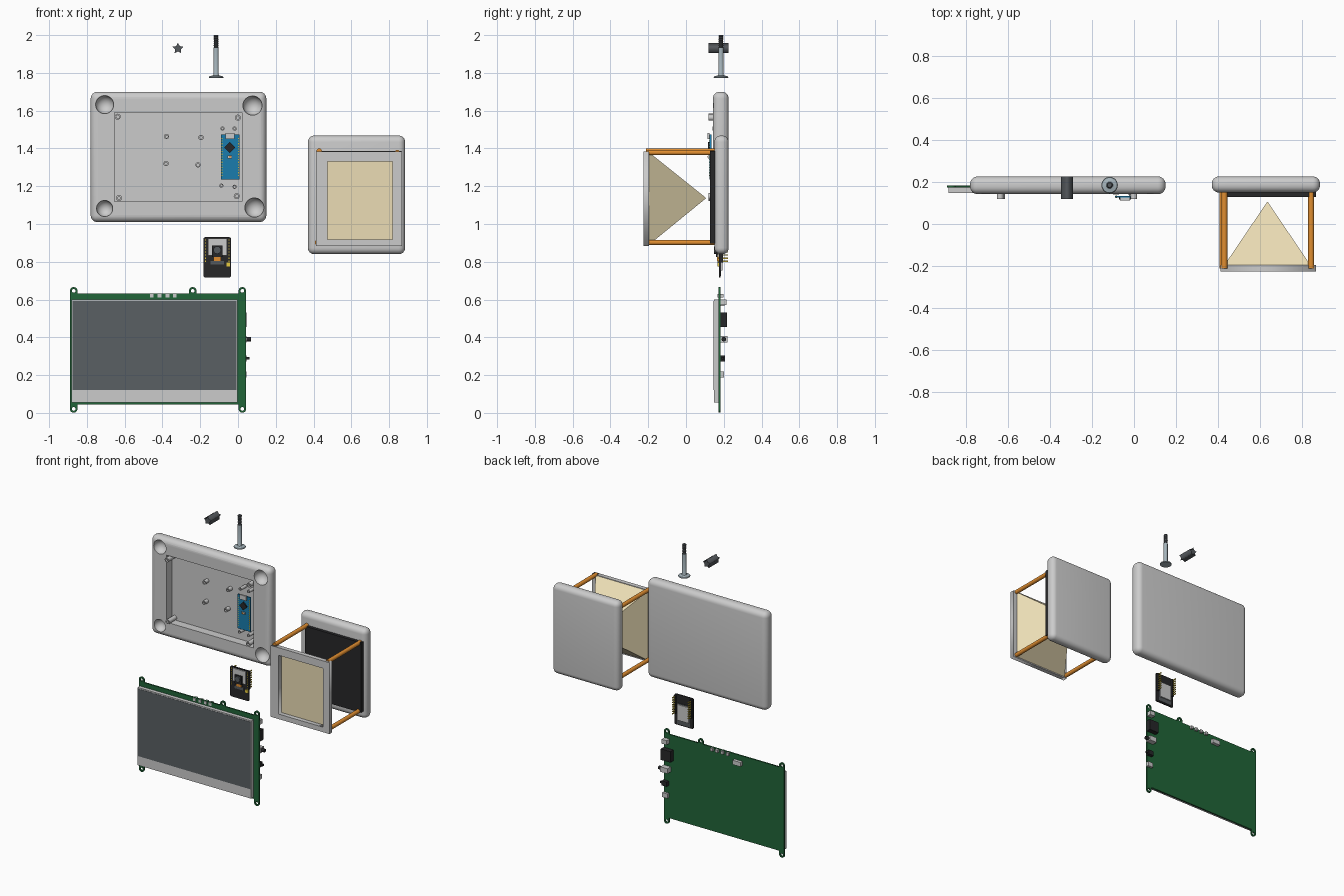
import bpy, bmesh, math
from mathutils import Matrix

if "Cube" in bpy.data.objects:
    bpy.data.objects.remove(bpy.data.objects["Cube"])

def mat(name, r, g, b):
    m = bpy.data.materials.new(name)
    m.diffuse_color = (r, g, b, 1)
    m.use_nodes = True
    m.node_tree.nodes["Principled BSDF"].inputs["Base Color"].default_value = m.diffuse_color
    return m

ORANGE = mat("orange", .75, .27, .03)
TAN = mat("tan", .83, .72, .46)
GREEN = mat("board_green", .015, .13, .04)
BLUE = mat("board_blue", .01, .2, .42)
BLACK = mat("black", .02, .02, .022)
SCREEN = mat("screen", .1, .115, .125)
SILVER = mat("silver", .55, .57, .58)
STEEL = mat("steel", .38, .46, .5)
DARK = mat("dark_steel", .09, .1, .11)
YELLOW = mat("yellow", .8, .6, .05)

def finish(name, bm, m=None, smooth=True):
    bmesh.ops.recalc_face_normals(bm, faces=bm.faces)
    me = bpy.data.meshes.new(name)
    bm.to_mesh(me)
    bm.free()
    ob = bpy.data.objects.new(name, me)
    bpy.context.collection.objects.link(ob)
    if m:
        me.materials.append(m)
    activate(ob)
    if smooth:
        bpy.ops.object.shade_smooth_by_angle(angle=math.radians(35))
    return ob

def activate(ob):
    bpy.ops.object.select_all(action='DESELECT')
    ob.select_set(True)
    bpy.context.view_layer.objects.active = ob

def box(name, x0, x1, y0, y1, z0, z1, m=None, bevel=0, seg=6):
    bm = bmesh.new()
    bmesh.ops.create_cube(bm, size=1, matrix=Matrix.Translation(((x0+x1)/2, (y0+y1)/2, (z0+z1)/2))
                          @ Matrix.Diagonal((x1-x0, y1-y0, z1-z0, 1)))
    if bevel:
        bmesh.ops.bevel(bm, geom=bm.edges[:], offset=bevel, segments=seg, profile=.5, affect='EDGES')
    return finish(name, bm, m, bevel > 0)

def rod(name, x, z, r, y0, y1, m=None, seg=24):
    bm = bmesh.new()
    bmesh.ops.create_cone(bm, cap_ends=True, segments=seg, radius1=r, radius2=r, depth=y1-y0,
                          matrix=Matrix.Translation((x, (y0+y1)/2, z)) @ Matrix.Rotation(math.pi/2, 4, 'X'))
    return finish(name, bm, m)

def arc(x, z, r, a0=0, a1=360, n=16):
    n_pts = n if a1 - a0 >= 360 else n + 1
    return [(x + r*math.cos(math.radians(a0 + (a1-a0)*i/n)),
             z + r*math.sin(math.radians(a0 + (a1-a0)*i/n))) for i in range(n_pts)]

def rect(x0, x1, z0, z1):
    return [(x0, z0), (x1, z0), (x1, z1), (x0, z1)]

def plate(name, loops, y0, y1, m=None):
    """Extrude x-z outlines along y; inner loops become holes."""
    cu = bpy.data.curves.new(name, 'CURVE')
    cu.dimensions, cu.fill_mode, cu.extrude = '2D', 'BOTH', (y1-y0)/2
    for pts in loops:
        s = cu.splines.new('POLY')
        s.points.add(len(pts)-1)
        for p, (x, z) in zip(s.points, pts):
            p.co = (x, z, 0, 1)
        s.use_cyclic_u = True
    ob = bpy.data.objects.new(name, cu)
    bpy.context.collection.objects.link(ob)
    ob.location.y = (y0+y1)/2
    ob.rotation_euler.x = math.pi/2
    if m:
        cu.materials.append(m)
    activate(ob)
    bpy.ops.object.convert(target='MESH')
    return bpy.context.object

def cut(ob, cutter):
    mod = ob.modifiers.new("cut", 'BOOLEAN')
    mod.operation, mod.solver, mod.object = 'DIFFERENCE', 'EXACT', cutter
    activate(ob)
    bpy.ops.object.modifier_apply(modifier=mod.name)
    bpy.data.objects.remove(cutter)

# Large enclosure with recess and four round dimples
tray = box("large_enclosure", -.78, .15, .142, .226, 1.01, 1.70, None, .036)
cut(tray, box("recess_cutter", -.653, .02, .1, .2, 1.12, 1.59))
for x, z, r in ((-.706, 1.632, .048), (.077, 1.627, .051), (-.706, 1.082, .043), (.087, 1.087, .051)):
    bm = bmesh.new()
    bmesh.ops.create_uvsphere(bm, u_segments=32, v_segments=16, radius=r,
                              matrix=Matrix.Translation((x, .142, z)))
    cut(tray, finish("dimple_cutter", bm))
activate(tray)
bpy.ops.object.shade_smooth_by_angle(angle=math.radians(30))

# Mounting bosses inside the recess
def boss(x, z, r, y0):
    plate("mounting_boss", [arc(x, z, r), arc(x, z, r*.5)], y0, .201)
for x, z in ((-.637, 1.568), (-.001, 1.563), (-.63, 1.137), (-.007, 1.147)):
    boss(x, z, .016, .12)
for x, z in ((-.378, 1.463), (-.196, 1.458), (-.381, 1.32), (-.212, 1.313)):
    boss(x, z, .014, .165)
for x, z in ((-.082, 1.505), (-.018, 1.505), (-.088, 1.203), (-.018, 1.197)):
    boss(x, z, .011, .14)

# Blue controller board
plate("controller_board", [rect(-.091, .008, 1.235, 1.475)], .125, .134, BLUE)
box("controller_usb", -.066, -.018, .113, .125, 1.45, 1.482, SILVER)
plate("controller_chip", [arc(-.043, 1.405, .029, n=4)], .117, .125, BLACK)
box("controller_button", -.055, -.031, .117, .125, 1.348, 1.362, SILVER)
box("controller_button_cap", -.048, -.038, .114, .118, 1.351, 1.359, ORANGE)
for x in (-.085, .002):
    for i in range(15):
        z = 1.257 + i*.014
        box("controller_pad", x-.003, x+.003, .123, .136, z-.003, z+.003, YELLOW)

# Small enclosure with dark panel, posts, frame and viewing pyramid
box("small_enclosure", .37, .885, .15, .226, .84, 1.468, None, .034)
box("dark_panel", .43, .865, .128, .16, .897, 1.387, BLACK)
for x, z in ((.43, 1.386), (.421, .902), (.843, 1.378), (.843, .902)):
    rod("spacer_post", x, z, .014, -.212, .16, ORANGE)
plate("front_frame", [rect(.412, .867, .883, 1.383), rect(.474, .817, .918, 1.33)], -.226, -.195)
bm = bmesh.new()
base = [bm.verts.new((x, -.196, z)) for x, z in rect(.43, .84, .89, 1.38)]
apex = bm.verts.new((.635, .107, 1.137))
bm.faces.new(base)
for i in range(4):
    bm.faces.new((base[i], base[(i+1) % 4], apex))
finish("viewing_pyramid", bm, TAN, False)

# Display board with mounting ears
ears = [(-.87, .021), (.023, .021), (.023, .646), (-.24, .646), (-.87, .646)]
e = [arc(x, z, .02, 180, 360) if z < .3 else arc(x, z, .02, 0, 180) for x, z in ears]
outline = (e[0] + [(-.85, .045), (.003, .045)] + e[1] + e[2] + [(.003, .632), (-.22, .632)]
           + e[3] + [(-.26, .632), (-.85, .632)] + e[4])
plate("display_board", [outline] + [arc(x, z, .01) for x, z in ears], .173, .183, GREEN)
box("display_panel", -.882, -.002, .148, .173, .055, .6, SILVER)
box("display_screen", -.877, -.007, .1465, .149, .12, .592, SCREEN)

# Connectors and buttons on the display board
for x in (-.457, -.415, -.373, -.335):
    box("side_button", x-.01, x+.01, .168, .198, .61, .63, SILVER)
for n, x0, x1, y1, z0, z1, m in (
        ("small_connector", .0, .04, .215, .57, .6, SILVER),
        ("video_port", -.03, .045, .216, .455, .532, BLACK),
        ("audio_jack", -.01, .046, .22, .373, .408, SILVER),
        ("power_switch", .005, .045, .207, .273, .305, BLACK),
        ("usb_port", .005, .045, .2, .188, .22, SILVER),
        ("ribbon_connector", -.565, -.505, .205, .565, .595, SILVER)):
    box(n, x0, x1, .182, y1, z0, z1, m)
bm = bmesh.new()
bmesh.ops.create_cone(bm, cap_ends=True, segments=20, radius1=.012, radius2=.012, depth=.03,
                      matrix=Matrix.Translation((.054, .2, .39)) @ Matrix.Rotation(math.pi/2, 4, 'Y'))
finish("audio_jack_tip", bm, BLACK)
box("switch_lever", .045, .06, .188, .2, .282, .296, BLACK)

# Camera board
plate("camera_board", [arc(-.173, .727, .01, 180, 270, 4) + arc(-.047, .727, .01, 270, 360, 4)
      + arc(-.047, .92, .01, 0, 90, 4) + arc(-.173, .92, .01, 90, 180, 4)], .174, .182, BLACK)
box("card_slot", -.158, -.058, .166, .174, .832, .922, SILVER)
box("camera_module", -.138, -.082, .158, .167, .825, .885, BLACK)
rod("camera_lens", -.11, .862, .02, .148, .158, DARK)
box("camera_ribbon", -.13, -.09, .164, .174, .805, .828, ORANGE)
box("ribbon_clip", -.145, -.075, .167, .174, .785, .805, DARK)
box("flash_light", -.062, -.042, .168, .174, .776, .796, YELLOW)
box("radio_shield", -.155, -.065, .182, .194, .755, .865, SILVER)
box("radio_base", -.16, -.06, .182, .186, .725, .87, DARK)
for x in (-.172, -.048):
    box("pin_strip", x-.007, x+.007, .182, .196, .795, .922, BLACK)
    for i in range(8):
        z = .803 + i*.016
        box("header_pin", x-.003, x+.003, .17, .222, z-.003, z+.003, YELLOW)

# Bolt: flanged head, plain shank, ridged thread
def lathe(name, x, y, prof, m):
    bm = bmesh.new()
    vs = [bm.verts.new((x+r, y, z)) for r, z in prof]
    es = [bm.edges.new(p) for p in zip(vs, vs[1:])]
    bmesh.ops.spin(bm, geom=vs+es, cent=(x, y, 0), axis=(0, 0, 1), angle=2*math.pi, steps=28)
    bmesh.ops.remove_doubles(bm, verts=bm.verts, dist=1e-5)
    finish(name, bm, m)
lathe("bolt_shank", -.116, .185, [(0, 1.774), (.038, 1.774), (.039, 1.778), (.036, 1.782), (.016, 1.787),
      (.0135, 1.793), (.0135, 1.932), (0, 1.932)], STEEL)
thread = [(0, 1.93)]
for i in range(7):
    thread += [(.0105, 1.93 + i*.01), (.0135, 1.935 + i*.01)]
lathe("bolt_thread", -.116, .185, thread + [(.0105, 2.0), (0, 2.0)], DARK)

# Star-shaped knob
star = [(-.318 + r*math.sin(math.pi*i/5), 1.929 + r*math.cos(math.pi*i/5))
        for i in range(10) for r in ((.03, .016)[i % 2],)]
plate("star_knob", [star], .118, .226, DARK)
